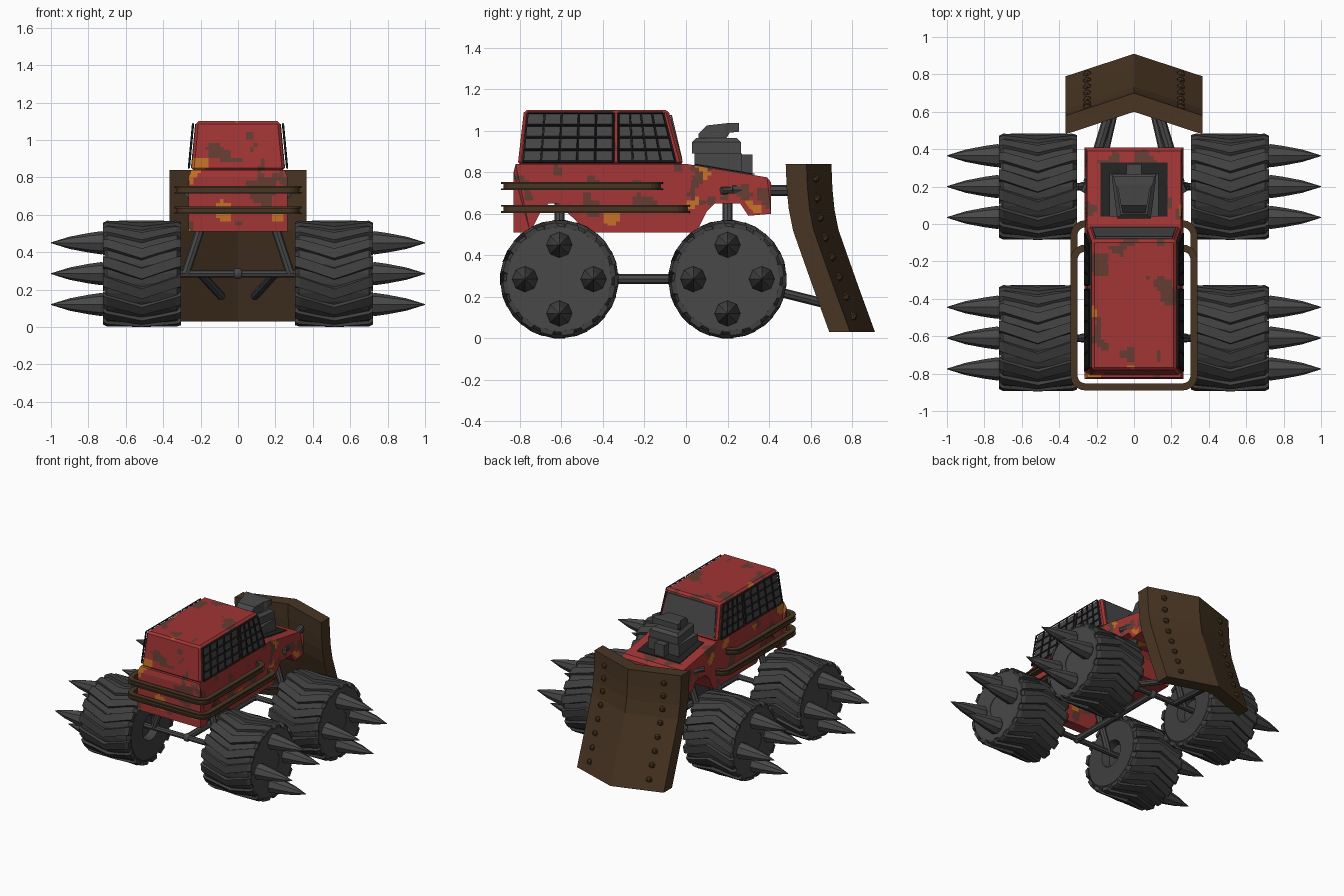
import bpy, bmesh
from math import sin, cos, pi
from mathutils import Vector, noise

if "Cube" in bpy.data.objects:
    bpy.data.objects.remove(bpy.data.objects["Cube"])


def material(name, rgb):
    m = bpy.data.materials.new(name)
    m.use_nodes = True
    m.diffuse_color = (*rgb, 1)
    m.node_tree.nodes["Principled BSDF"].inputs["Base Color"].default_value = (*rgb, 1)
    return m


RED = material("faded_red", (0.36, 0.035, 0.035))
PATCH = material("rust_patch", (0.13, 0.045, 0.032))
ORANGE = material("orange_rust", (0.55, 0.16, 0.02))
METAL = material("dark_metal", (0.065, 0.065, 0.066))
RUBBER = material("tyre_rubber", (0.05, 0.05, 0.05))
GLASS = material("window_grey", (0.065, 0.065, 0.068))
BLACK = material("black_bars", (0.016, 0.016, 0.016))
RUST = material("rusty_brown", (0.065, 0.036, 0.017))


def finish(bm, name, *mats):
    bmesh.ops.recalc_face_normals(bm, faces=bm.faces)
    mesh = bpy.data.meshes.new(name)
    bm.to_mesh(mesh)
    bm.free()
    for m in mats:
        mesh.materials.append(m)
    ob = bpy.data.objects.new(name, mesh)
    bpy.context.collection.objects.link(ob)
    return ob


def loft(bm, rings, cap=True):
    """Skin a row of closed rings of points."""
    rows = [[bm.verts.new(p) for p in ring] for ring in rings]
    n = len(rows[0])
    for a, b in zip(rows, rows[1:]):
        for i in range(n):
            bm.faces.new((a[i], a[(i + 1) % n], b[(i + 1) % n], b[i]))
    if cap:
        bm.faces.new(rows[0])
        bm.faces.new(rows[-1])


def lathe(bm, profile, n, y=0, z=0):
    """Turn (x, radius) points about an axis along x."""
    loft(bm, [[(x, y + r * cos(2 * pi * i / n), z + r * sin(2 * pi * i / n))
               for i in range(n)] for x, r in profile])


def tube(bm, a, b, r, n=8):
    a, b = Vector(a), Vector(b)
    q = (b - a).to_track_quat("Z", "Y")
    ring = [q @ Vector((r * cos(2 * pi * i / n), r * sin(2 * pi * i / n), 0)) for i in range(n)]
    loft(bm, [[a + p for p in ring], [b + p for p in ring]])


def box(bm, lo, hi):
    (x, y, z), (X, Y, Z) = lo, hi
    loft(bm, [[(x, y, k), (X, y, k), (X, Y, k), (x, Y, k)] for k in (z, Z)])


def weather(bm, step=0.02):
    """Cut faces into small tiles and pick red, rust or orange by noise."""
    bmesh.ops.triangulate(bm, faces=bm.faces)
    for axis in range(3):
        normal = Vector([float(axis == k) for k in range(3)])
        for i in range(-45, 60):
            bmesh.ops.bisect_plane(bm, geom=bm.verts[:] + bm.edges[:] + bm.faces[:],
                                   plane_co=normal * (i * step + 0.003), plane_no=normal)
    for f in bm.faces:
        c = f.calc_center_median()
        if noise.noise(c * 7 + Vector((3, 8, 1))) > 0.47:
            f.material_index = 2
        elif noise.noise(c * 8) + 0.4 * noise.noise(c * 19) > 0.30:
            f.material_index = 1


# Wheels: tyre with hub recesses, chevron lugs and four outer spikes
def wheel(name, side, cy, cz=0.285):
    bm = bmesh.new()
    lathe(bm, [(.36, .05), (.36, .085), (.305, .10), (.305, .24), (.325, .268), (.51, .268),
               (.70, .268), (.715, .255), (.715, .075), (.70, .07), (.70, .01)], 32, cy, cz)
    count = 16
    for k in range(count):
        rings = []
        for x, lag, r in ((.305, .24, .276), (.33, .22, .284), (.515, 0, .286),
                          (.70, .22, .284), (.722, .24, .272)):
            t = 2 * pi * k / count - lag
            rings.append([(x, cy + rad * cos(t + w), cz + rad * sin(t + w)) for rad, w in
                          ((.25, -.14), (r, -.10), (r, .10), (.25, .14))])
        loft(bm, rings)
    for v in bm.verts:
        v.co.x *= side
    finish(bm, name + "_tyre", RUBBER)
    bm = bmesh.new()
    for k in range(4):
        y, z = cy + .165 * cos(k * pi / 2), cz + .165 * sin(k * pi / 2)
        lathe(bm, [(.71, .055), (.73, .062), (.80, .052), (.90, .033), (1, .002)], 8, y, z)
    lathe(bm, [(.7155, .25), (.719, .25), (.719, .08), (.7155, .08)], 32, cy, cz)
    for v in bm.verts:
        v.co.x *= side
    finish(bm, name + "_spikes", METAL)


for end, cy in (("plow_end", .2), ("tail_end", -.61)):
    for label, side in (("left", 1), ("right", -1)):
        wheel(f"{end}_{label}_wheel", side, cy)

# Chassis: axles, drive shaft, slanted struts and plow arms
bm = bmesh.new()
tube(bm, (0, -.61, .285), (0, .2, .285), .024)
for y in (-.61, .2):
    tube(bm, (-.37, y, .285), (.37, y, .285), .02)
    bmesh.ops.create_uvsphere(bm, u_segments=10, v_segments=6, radius=.03)
    bmesh.ops.translate(bm, verts=bm.verts[-52:], vec=(0, y, .285))
    for s in (-1, 1):
        tube(bm, (s * .28, y, .285), (s * .16, y, .65), .024)
for s in (-1, 1):
    tube(bm, (s * .2, .2, .285), (s * .09, .68, .165), .023)
    tube(bm, (s * .27, .17, .71), (s * .235, .24, .715), .018)
    tube(bm, (s * .245, .22, .715), (s * .13, .60, .71), .027)
finish(bm, "chassis_frame", METAL)

# Body shell: side profile with wheel arches, slightly narrower top edge
profile = [(-.83, .51), (-.75, .51), (-.70, .61), (-.66, .65), (-.56, .65), (-.52, .61), (-.47, .51),
           (.05, .51), (.10, .61), (.14, .65), (.26, .65), (.30, .59), (.41, .60),
           (.41, .75), (.39, .775), (0, .84), (-.82, .84), (-.83, .80)]
bm = bmesh.new()
loft(bm, [[(s * (.25 if z > .76 + .04 * (y < 0) else .265), y, z) for y, z in profile] for s in (-1, 1)])
weather(bm)
finish(bm, "body_shell", RED, PATCH, ORANGE)

# Cab: tapered box with bevelled edges
bm = bmesh.new()
loft(bm, [[(-w, a, z), (w, a, z), (w, b, z), (-w, b, z)]
          for w, a, b, z in ((.25, -.81, -.012, .835), (.225, -.78, -.085, 1.10))])
bmesh.ops.bevel(bm, geom=bm.edges[:], offset=.014, segments=1, affect="EDGES")
weather(bm)
finish(bm, "cab", RED, PATCH, ORANGE)

# Windows as thin plates, with wire guards standing just outside
windows = [[(-.785, .85), (-.35, .85), (-.35, 1.085), (-.762, 1.085)],
           [(-.325, .85), (-.05, .85), (-.11, 1.085), (-.325, 1.085)]]


def cab_x(z):
    return .25 - (z - .835) * .025 / .265


glass, guard = bmesh.new(), bmesh.new()
for s in (-1, 1):
    for quad, columns in zip(windows, (5, 4)):
        loft(glass, [[(s * (cab_x(z) + d), y, z) for y, z in quad] for d in (-.002, .003)])
        a, b, c, d = [Vector((s * (cab_x(z) + .014), y, z)) for y, z in quad]
        for i in range(columns + 1):
            t = i / columns
            tube(guard, a.lerp(b, t), d.lerp(c, t), .006, 4)
        for i in range(5):
            t = i / 4
            tube(guard, a.lerp(d, t), b.lerp(c, t), .006, 4)
loft(glass, [[(-.225, -.026 + d, .86), (.225, -.026 + d, .86), (.205, -.077 + d, 1.075),
              (-.205, -.077 + d, 1.075)] for d in (0, .009)])
finish(glass, "cab_windows", GLASS)
finish(guard, "window_guards", BLACK)

# Engine bay plate, engine block and air scoop
bm = bmesh.new()
loft(bm, [[(x, y, .842 - y / 6 + d) for x, y in ((-.18, .04), (.18, .04), (.18, .33), (-.18, .33))]
          for d in (0, .006)])
finish(bm, "engine_bay", BLACK)
bm = bmesh.new()
box(bm, (-.13, .04, .78), (.13, .27, .89))
box(bm, (-.04, .26, .77), (.04, .32, .885))
loft(bm, [[(-w, a, z), (w, a, z), (v, b, z), (-v, b, z)] for w, v, a, b, z in
          ((.09, .12, .03, .265, .89), (.09, .12, .03, .265, .945), (.07, .10, .05, .245, .965))])
loft(bm, [[(-w, y, lo), (w, y, lo), (w, y, hi), (-w, y, hi)] for y, w, lo, hi in
          ((.06, .06, .955, .985), (.10, .07, .955, 1.025), (.19, .085, .955, 1.035),
           (.21, .10, .99, 1.037), (.255, .11, .995, 1.037))])
finish(bm, "engine_and_scoop", METAL)

# Rails: channel section swept round the tail with rounded corners
section = [(-.018, -.02), (.02, -.02), (.02, -.011), (.008, -.011),
           (.008, .011), (.02, .011), (.02, .02), (-.018, .02)]


def rail(name, z, reach):
    half = [(.255, reach, 0, 1)]
    for cy, start, stop in ((reach - .06, pi / 2, 0), (-.81, 0, -pi / 2)):
        for i in range(6):
            t = start + (stop - start) * i / 5
            half.append((.26 + .06 * cos(t), cy + .06 * sin(t), cos(t), sin(t)))
    path = half + [(-x, y, -nx, ny) for x, y, nx, ny in reversed(half)]
    bm = bmesh.new()
    loft(bm, [[(x + nx * d, y + ny * d, z + h) for d, h in section] for x, y, nx, ny in path])
    finish(bm, name, RUST)


rail("upper_rail", .733, -.13)
rail("lower_rail", .623, .0)

# Plow: curved V blade with two columns of rivets
curve = [(.84, .48), (.72, .485), (.62, .495), (.52, .515), (.42, .55), (.25, .61), (.03, .69)]
bm = bmesh.new()
loft(bm, [[(x, y + d, z) for z, y in curve] + [(x, y + d + .1, z) for z, y in reversed(curve)]
          for x, d in ((-.365, 0), (0, .12), (.365, 0))])
finish(bm, "plow_blade", RUST)
bm = bmesh.new()
for k in range(8):
    z = .77 - k * .095
    for (z1, y1), (z0, y0) in zip(curve, curve[1:]):
        if z0 <= z < z1:
            y = y0 + (y1 - y0) * (z - z0) / (z1 - z0) + .1 + .12 * (1 - .25 / .365)
    for s in (-1, 1):
        new = bmesh.ops.create_icosphere(bm, subdivisions=1, radius=.024)["verts"]
        bmesh.ops.translate(bm, verts=new, vec=(s * .25, y, z))
finish(bm, "plow_rivets", RUST)
